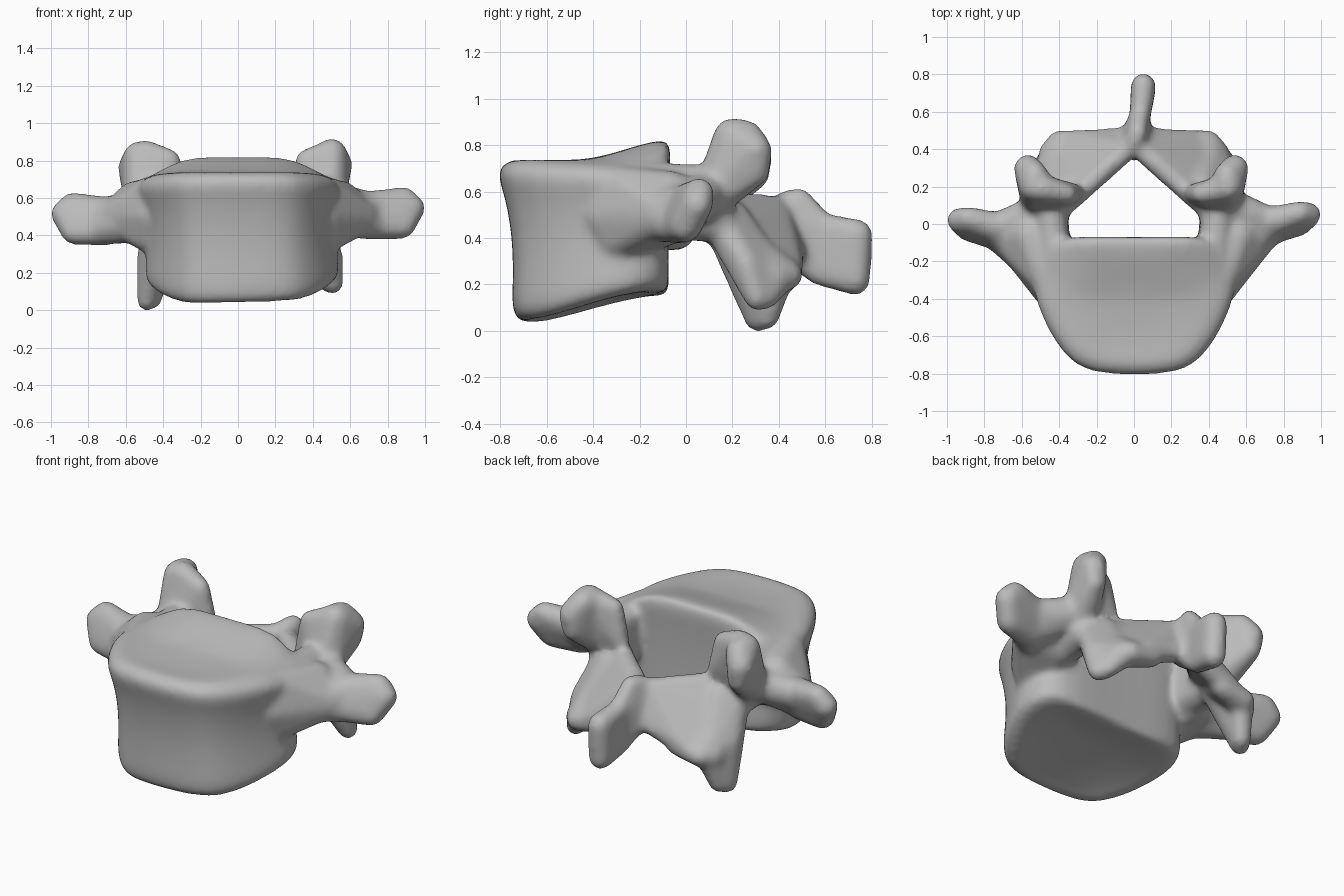
import bpy, bmesh
from mathutils import Vector

if "Cube" in bpy.data.objects:
    bpy.data.objects.remove(bpy.data.objects["Cube"], do_unlink=True)

bone = bpy.data.materials.new("bone_grey")
bone.use_nodes = True
COLOR = (0.5, 0.5, 0.5, 1)
bone.diffuse_color = COLOR
bone.node_tree.nodes["Principled BSDF"].inputs["Base Color"].default_value = COLOR

# Unit sphere directions shared by every rounded hull
ball = bmesh.new()
bmesh.ops.create_icosphere(ball, subdivisions=2, radius=1)
DIRS = [v.co.copy() for v in ball.verts]
ball.free()
PAD = 0.01  # extra radius, lost again when the surface is relaxed
parts = []


def finish(bm, name):
    bmesh.ops.recalc_face_normals(bm, faces=bm.faces)
    mesh = bpy.data.meshes.new(name)
    bm.to_mesh(mesh)
    bm.free()
    obj = bpy.data.objects.new(name, mesh)
    bpy.context.collection.objects.link(obj)
    parts.append(obj)
    return obj


def hull(name, balls, side=1, shift=(0, 0, 0)):
    """Rounded solid wrapped around balls given as (x, y, z, radius)."""
    bm = bmesh.new()
    for x, y, z, r in balls:
        c = Vector((x * side, y, z)) + Vector(shift)
        for d in DIRS:
            bm.verts.new(c + d * (r + PAD))
    res = bmesh.ops.convex_hull(bm, input=bm.verts)
    inner = {g for g in res["geom_interior"] if isinstance(g, bmesh.types.BMVert)}
    bmesh.ops.delete(bm, geom=list(inner), context="VERTS")
    finish(bm, name)


# Waisted body: one mirrored outline lofted from the hollow lower plate to the upper one
half = [(0.2, -0.807), (0.34, -0.74), (0.45, -0.59), (0.53, -0.4),
        (0.55, -0.25), (0.48, -0.1), (0.32, -0.065), (0.12, -0.07)]
outline = half + [(-x, y) for x, y in reversed(half)]
levels = [(0.05, 0.2), (0.04, 0.5), (0.01, 0.75), (-0.015, 0.87), (0.03, 0.97),
          (0.2, 0.95), (0.5, 0.93), (0.78, 0.97), (0.91, 1.02), (0.98, 0.99),
          (1.01, 0.9), (1.0, 0.75), (0.985, 0.5), (0.98, 0.2)]
bm = bmesh.new()
rings = []
for t, s in levels:
    ring = []
    pivot = -0.2 if s > 0.8 else -0.42
    for x, y in outline:
        yy = pivot + (y - pivot) * s
        yy = -0.08 + (yy + 0.08) * (0.95 + 0.05 * t)
        wide = max(0, abs(x * s) - 0.3)
        rear = min(1, max(0, (yy + 0.4) / 0.2))
        low = 0.045 + 0.24 * max(0, yy + 0.6) + 0.03 * x * s + 0.15 * wide
        high = 0.735 + 0.06 * (yy + 0.75) + 0.045 * rear - (0.2 + 0.4 * rear) * wide
        ring.append(bm.verts.new((x * s + 0.025 * (1 - t), yy, low + (high - low) * t)))
    rings.append(ring)
n = len(outline)
for a, b in zip(rings, rings[1:]):
    for i in range(n):
        j = (i + 1) % n
        bm.faces.new((a[i], a[j], b[j], b[i]))
bm.faces.new(rings[0])
bm.faces.new(rings[-1])
body = finish(bm, "body")
bpy.context.view_layer.objects.active = body
rounding = body.modifiers.new("rounding", "SUBSURF")
rounding.levels = 3
bpy.ops.object.modifier_apply(modifier="rounding")

for side in (1, -1):
    right = side < 0
    wing = (0, -0.03, -0.03) if right else (0, 0, 0)
    ear = (-0.03, 0, -0.015) if right else (0, 0, 0)
    drop = 0.09 if right else 0
    out = 0 if right else 0.02

    # Pedicle joining body and arch
    hull("pedicle", [(.43, -.2, .48, .085), (.43, -.2, .65, .075),
                     (.445, .12, .48, .085), (.445, .08, .63, .08)], side)
    # Transverse process with its flared root
    hull("transverse_tip", [(.935, .05, .55, .06), (.89, .06, .6, .055), (.88, .0, .45, .06),
                            (.72, .01, .56, .075), (.7, -.04, .46, .075)], side, wing)
    hull("transverse_mid", [(.74, .01, .55, .07), (.72, -.05, .46, .07),
                            (.52, .09, .59, .09), (.5, -.2, .5, .1)], side, wing)
    hull("transverse_root", [(.475, -.3, .39, .075), (.475, -.29, .63, .075),
                             (.46, -.36, .5, .075), (.47, -.08, .46, .085),
                             (.66, -.09, .5, .085), (.56, -.06, .6, .085)], side)
    # Superior articular process: two limbs leave a hollow facet between them
    hull("superior_outer", [(.48, .13, .6, .09), (.5, .2, .84, .075), (.5, .26, .84, .065),
                            (.54, .3, .78, .065), (.53, .3, .69, .055)], side, ear)
    hull("superior_inner", [(.47, .13, .6, .08), (.49, .19, .84, .065),
                            (.36, .16, .81, .045), (.32, .165, .63, .045)], side)
    # Inferior articular process, broad and blunt at its tip
    hull("inferior_process", [(.43, .15, .46, .07), (.36, .2, .5, .06),
                              (.49 + out, .26, .29, .045), (.49 + out, .305, .14 - drop, .045),
                              (.46 + out, .35, .15 - drop, .045), (.42, .4, .22, .055)], side)
    hull("inferior_bridge", [(.4, .2, .42, .06), (.45, .38, .23, .055),
                             (.4, .44, .24, .055), (.25, .44, .27, .055)], side)
    # Lamina sheet sloping down and back
    hull("lamina", [(.37, .1, .55, .05), (.05, .385, .53, .05),
                    (.3, .44, .28, .055), (.04, .46, .37, .05),
                    (.38, .24, .42, .05)], side)

# Spinous process: thin blade on a broad root
hull("spinous_root", [(.0, .43, .55, .05), (.02, .49, .575, .04), (.03, .57, .48, .045),
                      (.0, .43, .4, .085), (.03, .56, .26, .045)])
hull("spinous_blade", [(.03, .56, .46, .045), (.05, .74, .42, .058),
                       (.05, .73, .22, .058), (.03, .57, .25, .045)])

# Fuse everything into one smooth bone
bpy.ops.object.select_all(action="DESELECT")
for obj in parts:
    obj.select_set(True)
vertebra = body
bpy.context.view_layer.objects.active = vertebra
bpy.ops.object.join()
vertebra.name = vertebra.data.name = "vertebra"
remesh = vertebra.modifiers.new("fuse", "REMESH")
remesh.mode = "VOXEL"
remesh.voxel_size = 0.016
relax = vertebra.modifiers.new("relax", "SMOOTH")
relax.factor = 0.5
relax.iterations = 20
for name in ("fuse", "relax"):
    bpy.ops.object.modifier_apply(modifier=name)

# Rest the lowest tip on the ground
floor = min(v.co.z for v in vertebra.data.vertices)
for v in vertebra.data.vertices:
    v.co.z -= floor

vertebra.data.materials.clear()
vertebra.data.materials.append(bone)
bpy.ops.object.shade_smooth()
